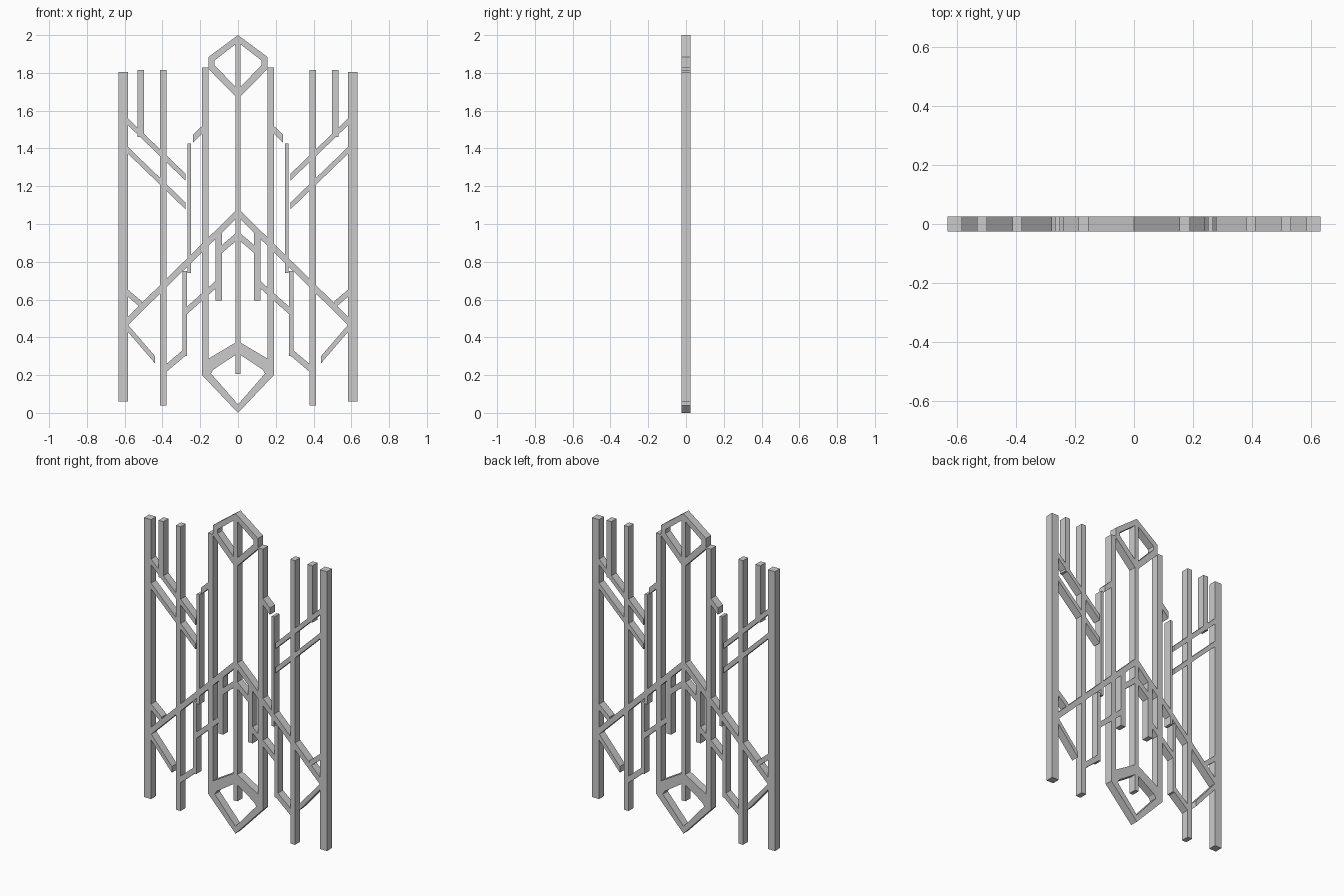
import bpy, bmesh

if "Cube" in bpy.data.objects:
    bpy.data.objects.remove(bpy.data.objects["Cube"])

D = 0.025  # half depth shared by every bar


def finish(name, bm, mirror):
    bmesh.ops.recalc_face_normals(bm, faces=bm.faces)
    me = bpy.data.meshes.new(name)
    bm.to_mesh(me)
    bm.free()
    ob = bpy.data.objects.new(name, me)
    bpy.context.collection.objects.link(ob)
    if mirror:
        ob.modifiers.new("Mirror", 'MIRROR').use_axis[0] = True
    return ob


def plate(name, pts, mirror=True):
    """Extrude an x/z outline through the panel depth."""
    bm = bmesh.new()
    face = bm.faces.new([bm.verts.new((x, -D, z)) for x, z in pts])
    ext = bmesh.ops.extrude_face_region(bm, geom=[face])
    for v in ext["geom"]:
        if isinstance(v, bmesh.types.BMVert):
            v.co.y = D
    finish(name, bm, mirror)


def upright(name, x0, x1, z0, z1, mirror=True):
    plate(name, [(x0, z0), (x1, z0), (x1, z1), (x0, z1)], mirror)


def slant(name, path, h, mirror=True):
    """Sloped band with plumb-cut ends; h is its vertical height."""
    plate(name, [(x, z - h / 2) for x, z in path] +
          [(x, z + h / 2) for x, z in reversed(path)], mirror)


def frame(name, outer, inner):
    """Closed ring between two outlines."""
    bm = bmesh.new()
    rings = [[bm.verts.new((x, y, z)) for x, z in loop]
             for loop, y in ((outer, -D), (inner, -D), (inner, D), (outer, D))]
    n = len(outer)
    for k in range(4):
        a, b = rings[k], rings[(k + 1) % 4]
        for i in range(n):
            j = (i + 1) % n
            bm.faces.new((a[i], a[j], b[j], b[i]))
    finish(name, bm, False)


# Vertical bars, from the outside in
upright("outer_post", 0.583, 0.632, 0.06, 1.805)
upright("short_top_bar", 0.498, 0.532, 1.46, 1.815)
upright("third_bar", 0.379, 0.412, 0.04, 1.815)
upright("lower_side_bar", 0.270, 0.294, 0.30, 0.75)
upright("thin_side_bar", 0.250, 0.268, 0.74, 1.425)
upright("inner_rail", 0.156, 0.190, 0.20, 1.828)
upright("hanging_bar", 0.085, 0.118, 0.595, 0.965)
upright("centre_bar", -0.013, 0.013, 0.205, 1.985, mirror=False)

# Diagonals
slant("upper_diagonal", [(0.277, 1.247), (0.59, 1.548)], 0.036)
slant("second_diagonal", [(0.277, 1.095), (0.59, 1.397)], 0.036)
slant("rail_stub", [(0.185, 1.503), (0.238, 1.452)], 0.042)
slant("post_stub", [(0.51, 0.572), (0.59, 0.640)], 0.038)
slant("main_chevron", [(-0.595, 0.475), (0, 1.06), (0.595, 0.475)], 0.045, mirror=False)
slant("chevron_return", [(0.44, 0.282), (0.595, 0.462)], 0.038)
slant("small_chevron", [(-0.1, 0.855), (0, 0.94), (0.1, 0.855)], 0.042, mirror=False)
slant("hanging_diagonal", [(0.1, 0.695), (0.273, 0.54)], 0.04)
slant("foot_diagonal", [(0.28, 0.322), (0.385, 0.233)], 0.042)

# Pointed frames at the top and bottom of the rails
frame("top_diamond",
      [(0, 2.0), (0.155, 1.885), (0.155, 1.82), (0, 1.662), (-0.155, 1.82), (-0.155, 1.885)],
      [(0, 1.962), (0.125, 1.865), (0.125, 1.842), (0, 1.712), (-0.125, 1.842), (-0.125, 1.865)])
frame("bottom_kite",
      [(0, 0.38), (0.16, 0.285), (0.19, 0.20), (0, 0.0), (-0.19, 0.20), (-0.16, 0.285)],
      [(0, 0.315), (0.13, 0.23), (0.143, 0.208), (0, 0.045), (-0.143, 0.208), (-0.13, 0.23)])
